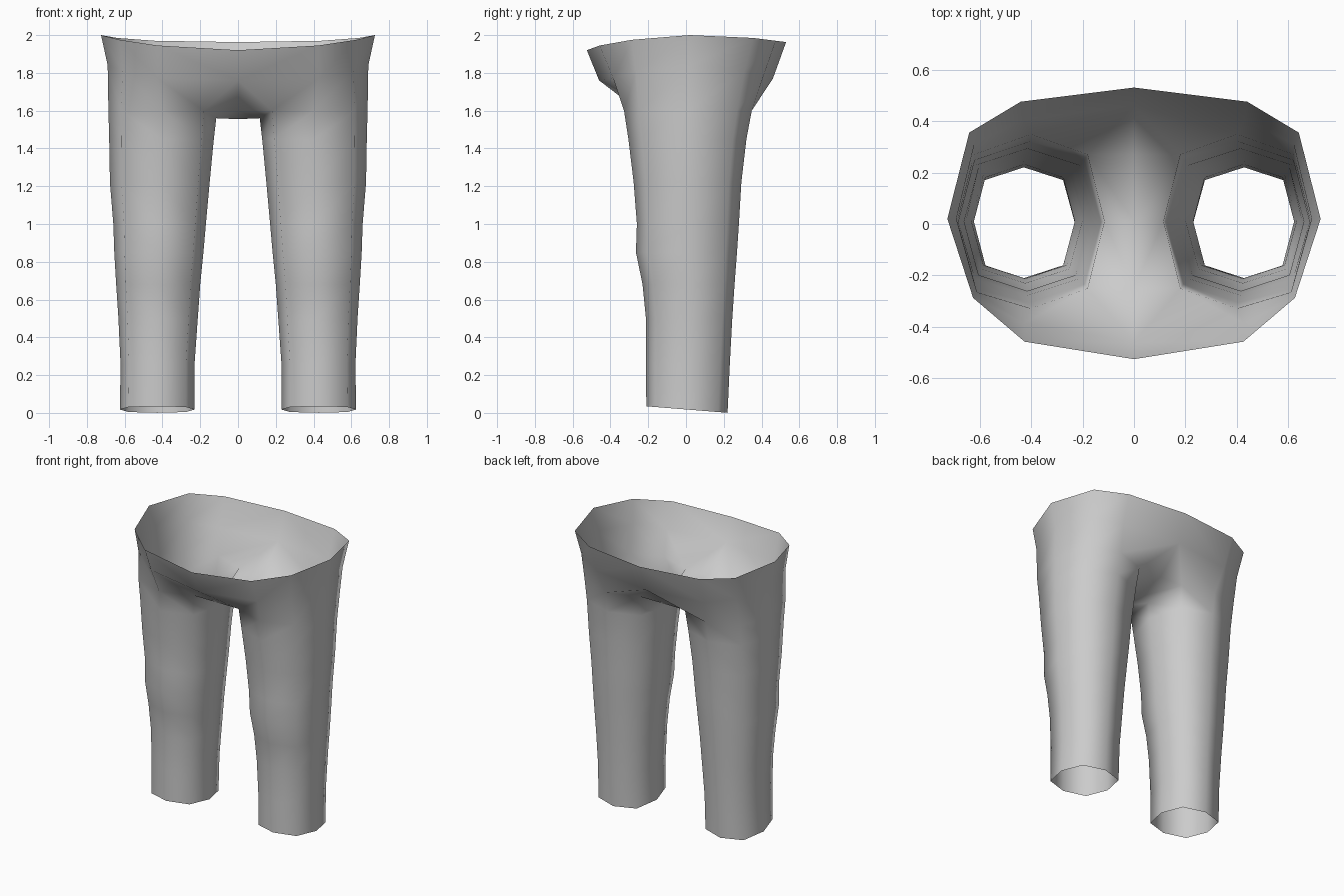
import bpy, bmesh, math

cube = bpy.data.objects.get("Cube")
if cube:
    bpy.data.objects.remove(cube, do_unlink=True)

cloth = bpy.data.materials.new("grey cloth")
cloth.use_nodes = True
cloth.diffuse_color = (0.6, 0.6, 0.6, 1)
cloth.node_tree.nodes["Principled BSDF"].inputs["Base Color"].default_value = (0.6, 0.6, 0.6, 1)

bm = bmesh.new()


def leg_ring(z, x_in, x_out, y_front, y_back, tilt=0.0):
    """Eight-sided leg section, counter-clockwise from the outer side."""
    cx, cy = (x_in + x_out) / 2, (y_front + y_back) / 2
    hx, hy = (x_out - x_in) / 2, (y_back - y_front) / 2
    ring = []
    for i in range(8):
        k = 0.77 / math.cos(math.pi / 4) if i % 2 else 1
        a = i * math.pi / 4
        y = cy + hy * k * math.sin(a)
        ring.append(bm.verts.new((cx + hx * k * math.cos(a), y, z - tilt * (y - y_front))))
    return ring


def strip(low, high):
    """Quads between two matching rows of vertices."""
    for i in range(len(low) - 1):
        bm.faces.new((low[i], low[i + 1], high[i + 1], high[i]))


# Leg sections: height, inner x, outer x, front y, back y, hem slope
sections = [
    (0.035, 0.23, 0.625, -0.21, 0.22, 0.08),
    (0.26, 0.23, 0.622, -0.212, 0.232),
    (0.50, 0.213, 0.633, -0.212, 0.245),
    (0.68, 0.2, 0.645, -0.23, 0.257),
    (0.85, 0.183, 0.655, -0.265, 0.27),
    (1.0, 0.17, 0.66, -0.26, 0.28),
    (1.22, 0.15, 0.678, -0.277, 0.293),
    (1.45, 0.128, 0.682, -0.305, 0.32),
    (1.6, 0.115, 0.686, -0.328, 0.348),
]
rings = [leg_ring(*s) for s in sections]
for low, high in zip(rings, rings[1:]):
    strip(low + low[:1], high + high[:1])
top = rings[-1]
top[4].co.z = 1.56

# Hip and waist rows, from front centre round the side to back centre
hip = [bm.verts.new(p) for p in (
    (0, -0.46, 1.76), (0.425, -0.385, 1.77), (0.61, -0.265, 1.81), (0.69, 0.02, 1.84),
    (0.62, 0.31, 1.81), (0.43, 0.405, 1.77), (0, 0.46, 1.77))]
waist = [bm.verts.new(p) for p in (
    (0, -0.525, 1.92), (0.425, -0.457, 1.945), (0.625, -0.287, 1.975), (0.725, 0.02, 2.0),
    (0.64, 0.355, 1.985), (0.44, 0.475, 1.97), (0, 0.53, 1.963))]
strip(hip, waist)
strip([top[6], top[7], top[0], top[1], top[2]], hip[1:6])

# Crotch gusset
front, mid, back = (bm.verts.new((0, top[i].co.y, z)) for i, z in ((5, 1.6), (4, 1.555), (3, 1.6)))
for face in (
    (top[4], top[5], front, mid), (top[3], top[4], mid, back),
    (top[5], top[6], hip[1], hip[0]), (front, top[5], hip[0]),
    (top[2], top[3], hip[6], hip[5]), (top[3], back, hip[6]),
):
    bm.faces.new(face)

for f in bm.faces:
    f.smooth = True
mesh = bpy.data.meshes.new("trousers")
bm.to_mesh(mesh)
bm.free()
mesh.materials.append(cloth)
trousers = bpy.data.objects.new("trousers", mesh)
bpy.context.collection.objects.link(trousers)

# Other half
mirror = trousers.modifiers.new("Mirror", "MIRROR")
mirror.use_axis[0] = True
mirror.use_clip = True
mirror.merge_threshold = 0.001
